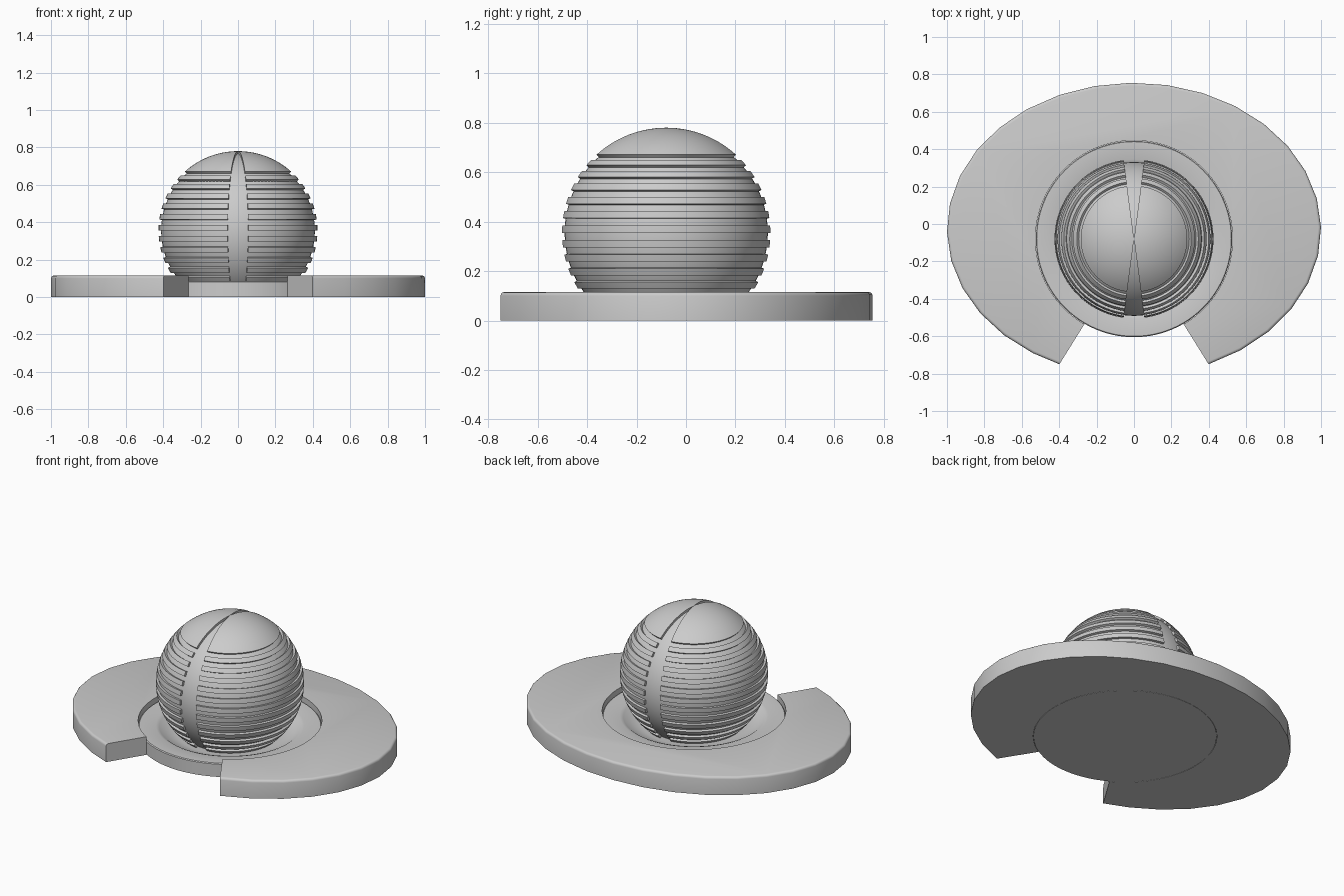
import bpy, bmesh, math
from math import sin, cos, radians, pi

if "Cube" in bpy.data.objects:
    bpy.data.objects.remove(bpy.data.objects["Cube"])

CY, CZ = -0.08, 0.355          # ball centre
R_OUT, R_CORE = 0.425, 0.411   # ridge and groove radii
GAP = 7.5                      # half angle of the smooth meridian stripe


def finish(bm, name, angle=35):
    bmesh.ops.recalc_face_normals(bm, faces=bm.faces[:])
    me = bpy.data.meshes.new(name)
    bm.to_mesh(me)
    bm.free()
    ob = bpy.data.objects.new(name, me)
    bpy.context.collection.objects.link(ob)
    bpy.ops.object.select_all(action='DESELECT')
    bpy.context.view_layer.objects.active = ob
    ob.select_set(True)
    bpy.ops.object.shade_smooth_by_angle(angle=radians(angle))
    return ob


def lathe(name, profile, n=96):
    """Revolve (radius, z) points around the ball axis."""
    bm = bmesh.new()
    vs = [bm.verts.new((r, CY, z)) for r, z in profile]
    es = [bm.edges.new(p) for p in zip(vs, vs[1:])]
    bmesh.ops.spin(bm, geom=vs + es, cent=(0, CY, 0), axis=(0, 0, 1),
                   angle=2 * pi, steps=n, use_duplicate=False)
    bmesh.ops.remove_doubles(bm, verts=bm.verts[:], dist=1e-5)
    return finish(bm, name)


def add_band(bm, lat0, lat1, lon0, lon1, nlat, nlon):
    """Closed curved slab between the core and the outer radius."""
    def pt(r, i, j):
        a = radians(lat0 + (lat1 - lat0) * i / nlat)
        o = radians(lon0 + (lon1 - lon0) * j / nlon)
        return bm.verts.new((r * cos(a) * cos(o), CY + r * cos(a) * sin(o), CZ + r * sin(a)))
    grids = []
    for r in (R_OUT, R_CORE - 0.003):
        g = [[pt(r, i, j) for j in range(nlon + 1)] for i in range(nlat + 1)]
        for i in range(nlat):
            for j in range(nlon):
                bm.faces.new((g[i][j], g[i][j + 1], g[i + 1][j + 1], g[i + 1][j]))
        grids.append(g)

    def rim(g):
        return (g[0] + [row[-1] for row in g[1:]] + g[-1][-2::-1]
                + [row[0] for row in g[-2:0:-1]])
    a, b = rim(grids[0]), rim(grids[1])
    for k in range(len(a)):
        m = (k + 1) % len(a)
        bm.faces.new((a[k], a[m], b[m], b[k]))


# Plate: elliptical, open at the front, round hole for the socket disc
bm = bmesh.new()
H = 0.115
outer = [(cos(radians(t)), -0.03 + 0.785 * sin(radians(t)))
         for t in [-66.5 + 11.25 * k for k in range(28)] + [246.5]]
half = math.atan2(0.265, 0.455)
start, end = -pi / 2 + half, 1.5 * pi - half
inner = [(0.527 * cos(a), CY + 0.527 * sin(a))
         for a in [end + (start - end) * k / 72 for k in range(73)]]
face = bm.faces.new([bm.verts.new((x, y, 0)) for x, y in outer + inner])
ext = bmesh.ops.extrude_face_region(bm, geom=[face], use_keep_orig=True)
for v in [g for g in ext['geom'] if isinstance(g, bmesh.types.BMVert)]:
    v.co.z = H


def is_outer(v):
    return v.co.z > H - 1e-4 and math.hypot(v.co.x, v.co.y - CY) > 0.6


rim_edges = [e for e in bm.edges if all(is_outer(v) for v in e.verts)]
bmesh.ops.bevel(bm, geom=rim_edges, offset=0.015, segments=3, profile=0.5, affect='EDGES')
finish(bm, "base_plate")

# Socket disc with a dished recess around the ball
lathe("socket_disc", [(0, 0), (0.525, 0), (0.525, 0.08), (0.52, 0.085), (0.425, 0.085),
                      (0.405, 0.078), (0.37, 0.05), (0.30, 0.035), (0, 0.035)])

# Smooth ball core, trimmed inside the disc
low = math.asin((0.03 - CZ) / R_CORE)
lathe("ball_core", [(0, 0.03)] + [
    (R_CORE * cos(a), CZ + R_CORE * sin(a))
    for a in [low + (pi / 2 - low) * k / 36 for k in range(37)]])

# Raised ridges on both sides of the stripe, plus the smooth top caps
bm = bmesh.new()
cap = bmesh.new()
for side in (-90, 90):
    lon0, lon1 = side + GAP, side + 180 - GAP
    for k in range(12):
        top = 44 - 8 * k
        add_band(bm, top - 4, top, lon0, lon1, 2, 48)
    add_band(cap, 48, 90, lon0, lon1, 14, 48)
bmesh.ops.remove_doubles(cap, verts=cap.verts[:], dist=1e-5)
finish(bm, "ball_ridges")
finish(cap, "ball_caps")
